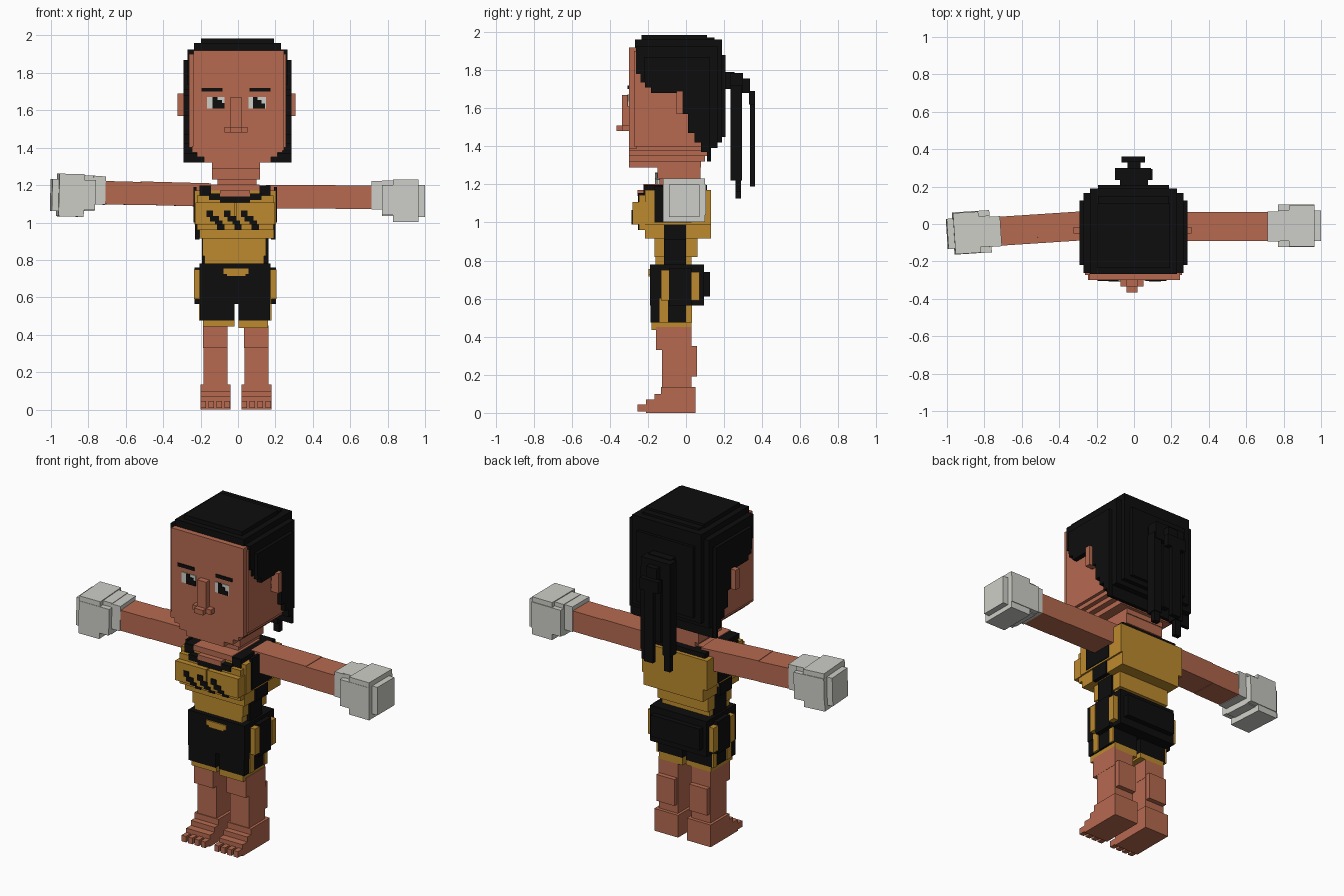
import bpy, bmesh, math
from mathutils import Matrix, Vector


def make_mat(name, r, g, b):
    m = bpy.data.materials.new(name)
    lin = lambda c: ((c / 255 + 0.055) / 1.055) ** 2.4 if c > 10 else c / 255 / 12.92
    m.diffuse_color = (lin(r), lin(g), lin(b), 1)
    return m


SKIN = make_mat("skin", 182, 106, 80)
GOLD = make_mat("gold", 188, 138, 46)
BLACK = make_mat("black", 13, 13, 13)
WHITE = make_mat("white", 206, 206, 200)


def finish(name, bm, mat, matrix=None):
    if matrix:
        bm.transform(matrix)
    bmesh.ops.recalc_face_normals(bm, faces=bm.faces)
    me = bpy.data.meshes.new(name)
    bm.to_mesh(me)
    bm.free()
    me.materials.append(mat)
    ob = bpy.data.objects.new(name, me)
    bpy.context.collection.objects.link(ob)
    return ob


def boxes(name, mat, *specs, matrix=None):
    """Each spec is x0, x1, y0, y1, z0, z1."""
    bm = bmesh.new()
    for x0, x1, y0, y1, z0, z1 in specs:
        m = Matrix.Translation(((x0 + x1) / 2, (y0 + y1) / 2, (z0 + z1) / 2))
        m = m @ Matrix.Diagonal((x1 - x0, y1 - y0, z1 - z0, 1))
        bmesh.ops.create_cube(bm, size=1, matrix=m)
    return finish(name, bm, mat, matrix)


def cbox(cx, half, y0, y1, z0, z1):
    return (cx - half, cx + half, y0, y1, z0, z1)


def prism(name, mat, profile, x0, x1):
    """Side profile of (y, z) points pulled across x."""
    bm = bmesh.new()
    f = bm.faces.new([bm.verts.new((x0, y, z)) for y, z in profile])
    r = bmesh.ops.extrude_face_region(bm, geom=[f])
    vs = [v for v in r["geom"] if isinstance(v, bmesh.types.BMVert)]
    bmesh.ops.translate(bm, verts=vs, vec=(x1 - x0, 0, 0))
    return finish(name, bm, mat)


# ---- head ----
H = -0.003
boxes("head", SKIN,
      cbox(H, 0.26, -0.272, 0.10, 1.40, 1.90),
      cbox(H + 0.008, 0.242, -0.30, -0.26, 1.385, 1.92),
      cbox(H, 0.242, -0.30, 0.11, 1.375, 1.41),
      cbox(H, 0.215, -0.30, 0.11, 1.35, 1.38),
      cbox(H, 0.18, -0.30, 0.10, 1.32, 1.355),
      cbox(H - 0.008, 0.128, -0.30, 0.08, 1.29, 1.325))
boxes("neck", SKIN, cbox(-0.01, 0.128, -0.15, 0.075, 1.23, 1.30),
      cbox(-0.005, 0.105, -0.14, 0.07, 1.12, 1.24))
boxes("ears", SKIN, *[cbox(H - 0.005 + s * 0.28, 0.035, -0.05, -0.015, 1.57, 1.69)
                      for s in (-1, 1)])
boxes("nose", SKIN, cbox(-0.01, 0.03, -0.335, -0.29, 1.49, 1.67),
      cbox(-0.01, 0.062, -0.335, -0.29, 1.48, 1.51),
      cbox(-0.01, 0.03, -0.365, -0.32, 1.48, 1.51))

# ---- painted face details ----
boxes("eye_whites", WHITE, *[cbox(-0.008 + s * 0.112, 0.047, -0.304, -0.298, 1.61, 1.672)
                             for s in (-1, 1)])
boxes("pupils", BLACK,
      (-0.135, -0.085, -0.307, -0.298, 1.61, 1.655), (-0.135, -0.11, -0.307, -0.298, 1.65, 1.672),
      (-0.09, -0.072, -0.307, -0.298, 1.61, 1.64),
      (0.08, 0.125, -0.307, -0.298, 1.61, 1.655), (0.08, 0.105, -0.307, -0.298, 1.65, 1.672),
      (0.12, 0.145, -0.307, -0.298, 1.61, 1.635))
boxes("eyebrows", BLACK, *[cbox(-0.01 + s * 0.128, 0.056, -0.306, -0.298, 1.70, 1.72)
                           for s in (-1, 1)])

# ---- hair: nested stepped layers sharing one side hairline ----
HAIRLINE = [(-0.27, 1.78), (-0.24, 1.735), (-0.215, 1.71), (-0.185, 1.68),
            (-0.05, 1.57), (-0.015, 1.57), (0.01, 1.47), (0.045, 1.42),
            (0.08, 1.37), (0.11, 1.32)]


def hair_layer(half, y0, y1, top, back_bottom):
    prof = [(y0, top)]
    for i, (y, z) in enumerate(HAIRLINE):
        nxt = HAIRLINE[i + 1][0] if i + 1 < len(HAIRLINE) else 0.13
        a, b = max(y, y0), min(nxt, y1)
        if b > a:
            prof += [(a, z), (b, z)]
    if y1 > 0.13:
        prof += [(0.13, back_bottom), (y1, back_bottom)]
    # fill the temple block above the sideburn
    prof = [(y, 1.68 if z == 1.57 and y < -0.051 else z) for y, z in prof]
    prof.append((y1, top))
    prism("hair_layer", BLACK, prof, H - half, H + half)


hair_layer(0.288, -0.22, 0.125, 1.87, 1.32)
hair_layer(0.267, -0.262, 0.165, 1.925, 1.39)
hair_layer(0.232, -0.268, 0.19, 1.96, 1.42)
hair_layer(0.195, -0.235, 0.11, 1.985, 1.42)
boxes("hair_back", BLACK, cbox(H, 0.19, 0.0, 0.208, 1.45, 1.88),
      cbox(H, 0.19, 0.0, 0.15, 1.9, 1.972))

# ---- ponytail ----
boxes("ponytail_knot", BLACK, cbox(0, 0.075, 0.20, 0.255, 1.70, 1.79),
      cbox(-0.005, 0.097, 0.235, 0.30, 1.68, 1.785),
      cbox(0, 0.035, 0.29, 0.335, 1.68, 1.755),
      cbox(-0.003, 0.063, 0.33, 0.362, 1.62, 1.69))
boxes("ponytail_strands", BLACK,
      cbox(-0.075, 0.025, 0.235, 0.295, 1.22, 1.72), cbox(-0.075, 0.02, 0.26, 0.29, 1.125, 1.3),
      cbox(0.075, 0.025, 0.235, 0.295, 1.22, 1.72), cbox(0.075, 0.02, 0.26, 0.29, 1.16, 1.3),
      cbox(0, 0.022, 0.24, 0.275, 1.28, 1.72),
      cbox(0, 0.03, 0.335, 0.362, 1.19, 1.65))

# ---- torso ----
T = -0.015
boxes("top_garment", GOLD,
      cbox(T, 0.218, -0.215, 0.132, 0.99, 1.17),
      cbox(T + 0.008, 0.20, -0.215, 0.132, 0.915, 1.0),
      cbox(T, 0.205, -0.247, 0.0, 0.96, 1.145),
      cbox(T - 0.108, 0.104, -0.28, -0.2, 0.99, 1.108),
      cbox(T + 0.108, 0.104, -0.28, -0.2, 0.99, 1.108),
      cbox(T - 0.005, 0.17, -0.165, 0.06, 0.82, 0.93),
      cbox(T - 0.005, 0.16, -0.16, 0.03, 0.75, 0.83))
boxes("collar", BLACK,
      cbox(T, 0.19, -0.215, 0.11, 1.165, 1.198),
      *[cbox(T + s * 0.16, 0.03, -0.222, -0.2, 1.14, 1.197) for s in (-1, 1)],
      *[cbox(T + s * 0.105, 0.035, -0.252, -0.21, 1.12, 1.155) for s in (-1, 1)],
      cbox(T, 0.08, -0.253, -0.21, 1.105, 1.14))
boxes("neckline_skin", SKIN, cbox(T, 0.13, -0.222, 0.05, 1.17, 1.203),
      cbox(T, 0.08, -0.254, -0.2, 1.14, 1.17))
boxes("chest_marks", BLACK, *[
    b for x in (-0.168, -0.075, 0.016) for b in (
        (x, x + 0.035, -0.285, -0.278, 1.03, 1.065),
        (x + 0.018, x + 0.066, -0.285, -0.278, 1.005, 1.035),
        (x + 0.045, x + 0.085, -0.285, -0.278, 0.99, 1.01),
        (x + 0.055, x + 0.095, -0.253, -0.246, 0.96, 0.992))])
side_parts = [b for s in (-1, 1) for b in (
    cbox(T + s * 0.215, 0.008, -0.165, 0.03, 1.0, 1.19),
    cbox(T + s * 0.203, 0.012, -0.115, 0.0, 0.91, 1.01),
    cbox(T + s * 0.165, 0.012, -0.115, 0.0, 0.77, 0.93))]
boxes("side_stripes", BLACK, *side_parts)

# ---- shorts ----
boxes("shorts", BLACK,
      cbox(T, 0.19, -0.188, 0.095, 0.565, 0.78),
      cbox(T, 0.165, 0.05, 0.126, 0.61, 0.74),
      (-0.203, -0.02, -0.186, 0.03, 0.475, 0.60),
      (0.003, 0.172, -0.186, 0.03, 0.475, 0.60),
      *[cbox(T + s * 0.20, 0.017, -0.09, 0.03, 0.565, 0.76) for s in (-1, 1)])
boxes("hems", GOLD, (-0.188, -0.02, -0.18, 0.03, 0.445, 0.48),
      (0.003, 0.16, -0.18, 0.03, 0.435, 0.48))
boxes("side_trim", GOLD, *[b for s in (-1, 1) for b in (
    cbox(T + s * 0.205, 0.016, -0.132, -0.09, 0.59, 0.75),
    cbox(T + s * 0.205, 0.016, 0.03, 0.072, 0.59, 0.74),
    cbox(T + s * 0.188, 0.005, -0.14, -0.095, 0.475, 0.60),
    cbox(T + s * 0.188, 0.005, 0.0, 0.031, 0.475, 0.565))])
boxes("buckle", GOLD, (-0.078, 0.055, -0.196, -0.187, 0.725, 0.755),
      (-0.06, 0.04, -0.196, -0.187, 0.715, 0.73))

# ---- legs and feet ----
for side, c in (("left", -0.121), ("right", 0.098)):
    boxes(side + "_leg", SKIN,
          cbox(c, 0.065, -0.158, 0.03, 0.33, 0.45),
          cbox(c, 0.064, -0.125, 0.03, 0.12, 0.34),
          cbox(c, 0.06, 0.0, 0.058, 0.19, 0.35))
    boxes(side + "_foot", SKIN,
          cbox(c, 0.08, -0.13, 0.05, 0.0, 0.135),
          cbox(c, 0.08, -0.165, 0.0, 0.0, 0.10),
          cbox(c, 0.08, -0.21, 0.0, 0.0, 0.07),
          *[cbox(c + (i - 1.5) * 0.043, 0.0145, -0.255, -0.2, 0.008, 0.045) for i in range(4)])

# ---- arms and gloves, the left one mirrored and slightly swung ----
pivot = Vector((-0.24, -0.012, 1.135))
swing = (Matrix.Translation(pivot + Vector((0, 0.005, 0.012)))
         @ Matrix.Rotation(0.065, 4, "Z") @ Matrix.Rotation(0.027, 4, "Y")
         @ Matrix.Translation(-pivot) @ Matrix.Scale(-1, 4, (1, 0, 0)))
for side, m in (("right", None), ("left", swing)):
    boxes(side + "_arm", SKIN, (0.15, 0.52, -0.09, 0.065, 1.075, 1.20),
          (0.52, 0.73, -0.09, 0.065, 1.073, 1.197), matrix=m)
    boxes(side + "_glove", WHITE,
          (0.715, 0.78, -0.093, 0.068, 1.07, 1.222),
          (0.77, 0.965, -0.122, 0.104, 1.04, 1.20),
          (0.77, 0.965, -0.09, 0.075, 1.035, 1.225),
          (0.83, 0.965, -0.12, 0.10, 1.002, 1.23),
          (0.94, 1.0, -0.09, 0.072, 1.03, 1.20), matrix=m)
